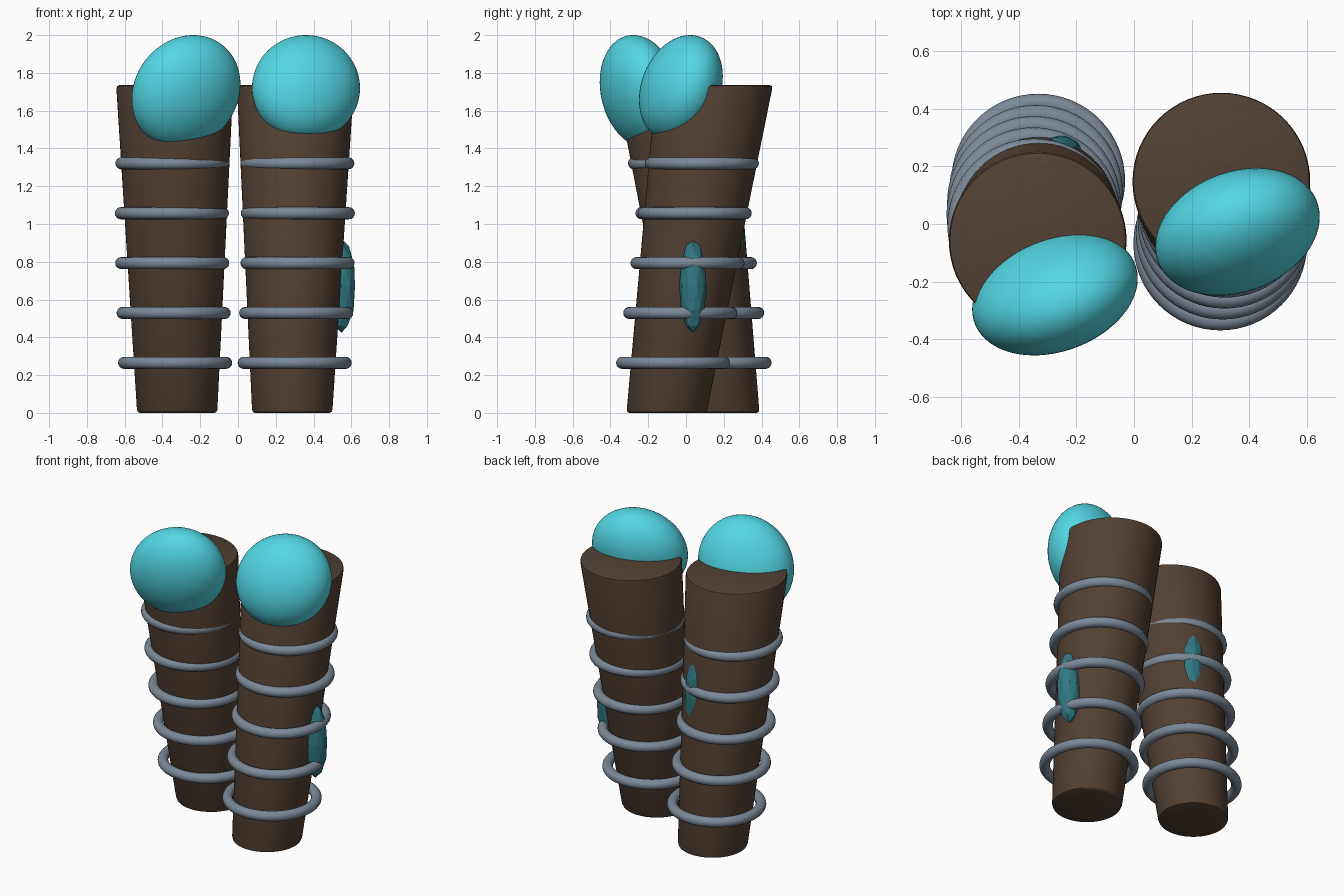
import bpy, bmesh, math
from mathutils import Matrix, Vector

if "Cube" in bpy.data.objects:
    bpy.data.objects.remove(bpy.data.objects["Cube"])


def material(name, rgb):
    m = bpy.data.materials.new(name)
    m.diffuse_color = (*rgb, 1)
    m.use_nodes = True
    m.node_tree.nodes["Principled BSDF"].inputs["Base Color"].default_value = m.diffuse_color
    return m


BARK = material("brown", (0.085, 0.052, 0.033))
STEEL = material("steel", (0.2, 0.25, 0.31))
CYAN = material("cyan", (0.085, 0.68, 0.78))
TEAL = material("teal", (0.03, 0.19, 0.23))


def finish(bm, name, mat, smooth=True):
    bmesh.ops.recalc_face_normals(bm, faces=bm.faces[:])
    me = bpy.data.meshes.new(name)
    bm.to_mesh(me)
    bm.free()
    me.materials.append(mat)
    ob = bpy.data.objects.new(name, me)
    bpy.context.collection.objects.link(ob)
    if smooth:
        bpy.ops.object.select_all(action='DESELECT')
        ob.select_set(True)
        bpy.context.view_layer.objects.active = ob
        bpy.ops.object.shade_smooth_by_angle(angle=math.radians(40))
    return ob


H = 1.735


def post(name, bottom, top, sides=64):
    """Leaning tapered post with level ends and softened rims."""
    bm = bmesh.new()
    loops = []
    for r, z in ((0.197, 0), (0.208, 0.005), (0.213, 0.018),
                 (0.309, H - 0.018), (0.305, H - 0.005), (0.294, H)):
        c = Vector(bottom).lerp(Vector(top), z / H)
        loops.append([bm.verts.new((c.x + r * math.cos(a), c.y + r * math.sin(a), z))
                      for a in (i * math.tau / sides for i in range(sides))])
    for lo, hi in zip(loops, loops[1:]):
        for i in range(sides):
            j = (i + 1) % sides
            bm.faces.new((lo[i], lo[j], hi[j], hi[i]))
    bm.faces.new(loops[0][::-1])
    bm.faces.new(loops[-1])
    finish(bm, name, BARK)


def ring(name, x, y, z):
    bpy.ops.mesh.primitive_torus_add(location=(x, y, z), major_radius=0.27, minor_radius=0.032,
                                     major_segments=64, minor_segments=16)
    ob = bpy.context.object
    ob.name = name
    ob.data.materials.append(STEEL)
    bpy.ops.object.shade_smooth()


def egg(name, centre, half, xy, xz, yz):
    """Tilted ellipsoid from its half extents and the tilt between its axes."""
    a = half[0]
    b = xy / a
    c = math.sqrt(half[1] ** 2 - b * b)
    d = xz / a
    e = (yz - d * b) / c
    f = math.sqrt(half[2] ** 2 - d * d - e * e)
    bm = bmesh.new()
    bmesh.ops.create_uvsphere(bm, u_segments=64, v_segments=32, radius=1)
    shape = Matrix(((a, 0, 0), (b, c, 0), (d, e, f))).to_4x4()
    bmesh.ops.transform(bm, matrix=Matrix.Translation(centre) @ shape, verts=bm.verts)
    finish(bm, name, CYAN)


def crystal(name, centre, half):
    bm = bmesh.new()
    bmesh.ops.create_icosphere(bm, subdivisions=2, radius=1)
    bmesh.ops.transform(bm, matrix=Matrix.Translation(centre) @ Matrix.Diagonal((*half, 1)),
                        verts=bm.verts)
    finish(bm, name, TEAL, smooth=False)


# Two posts leaning in opposite directions
post("left_post", (-0.322, 0.177), (-0.335, -0.06))
post("right_post", (0.287, -0.103), (0.304, 0.15))

# Five level hoops around each post
bow = (0.0, 0.008, 0.015, 0.017, 0.014)
for i in range(5):
    z = 0.265 + 0.264 * i
    ring(f"left_hoop_{i + 1}", -0.333 - bow[i], 0.151 - 0.039 * i, z)
    ring(f"right_hoop_{i + 1}", 0.3 + bow[i], -0.068 + 0.038 * i, z)

# Tilted eggs sunk into the post tops
egg("left_egg", (-0.275, -0.243, 1.70), (0.288, 0.214, 0.30), 0.0155, 0.0115, -0.011)
egg("right_egg", (0.36, -0.027, 1.72), (0.286, 0.222, 0.28), 0.0148, 0.0, 0.0138)

# Faceted shards set into the posts
crystal("right_shard", (0.548, 0.037, 0.672), (0.075, 0.073, 0.248))
crystal("left_shard", (-0.255, 0.25, 1.01), (0.08, 0.062, 0.248))
